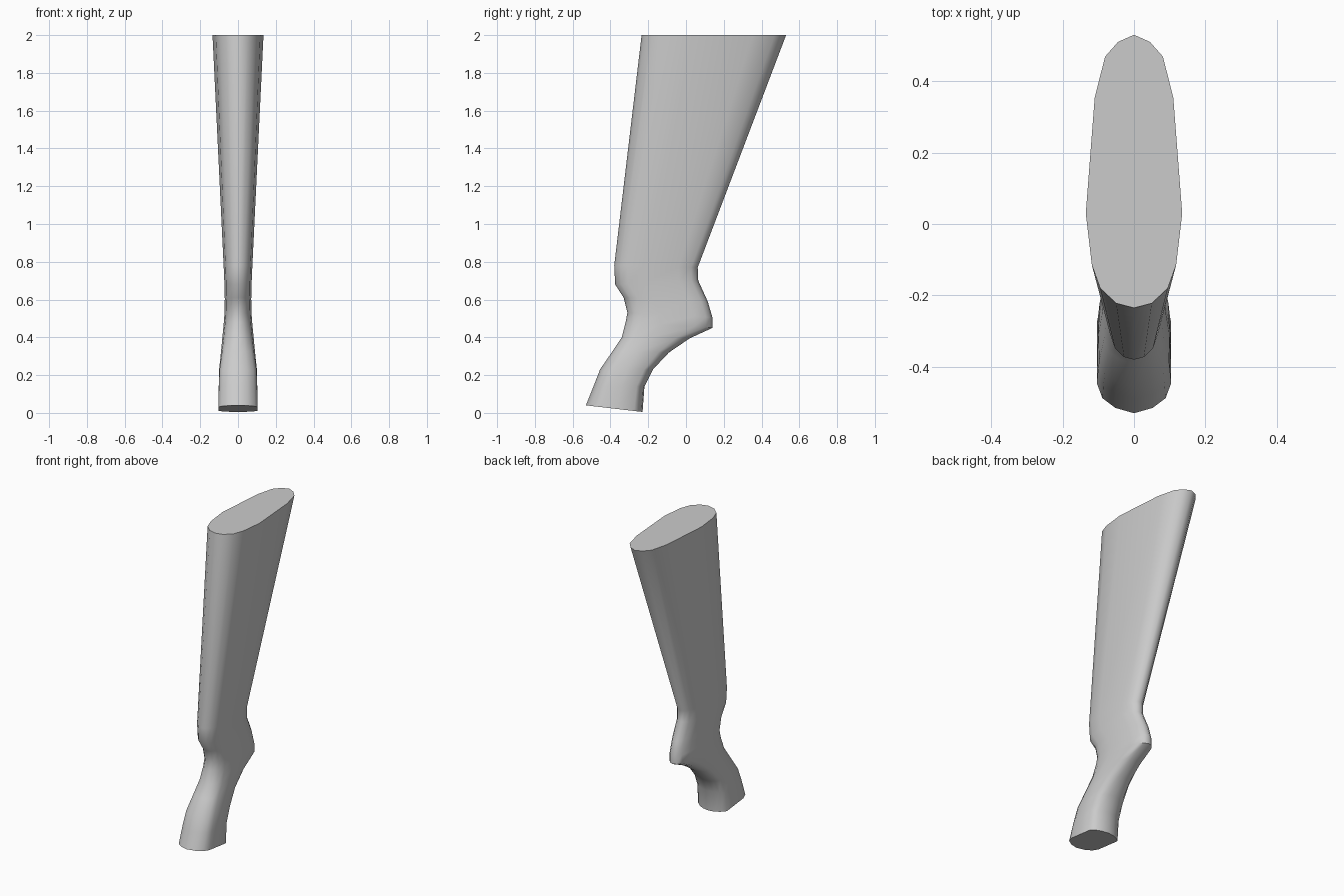
import bpy, bmesh

if "Cube" in bpy.data.objects:
    bpy.data.objects.remove(bpy.data.objects["Cube"])

# Half outlines, front to back: (fraction of half width, fraction of depth)
SHIN = [(0, 0), (.37, .017), (.70, .072), (.874, .157), (1, .346),
        (.815, .77), (.6, .92), (.33, .974), (0, 1)]
FOOT = [(0, 0), (.5, .05), (.85, .14), (1, .28), (1, .55),
        (1, .85), (.72, .93), (.4, .98), (0, 1)]

# Rings: front y, front z, back y, back z, half width, share of foot outline
RINGS = [
    (-.53, .04, -.23, .005, .104, 1),
    (-.49, .14, -.22, .14, .102, .95),
    (-.455, .23, -.175, .23, .10, .8),
    (-.39, .325, -.09, .32, .09, .5),
    (-.34, .40, .02, .395, .083, .3),
    (-.32, .48, .14, .45, .076, .2),
    (-.31, .53, .14, .505, .072, .15),
    (-.33, .61, .115, .59, .07, .1),
    (-.375, .68, .065, .70, .072, 0),
    (-.38, .78, .062, .77, .076, 0),
    (-.235, 2, .53, 2, .135, 0),
]


def ring_points(fy, fz, by, bz, w, k):
    half = []
    for (sx, st), (gx, gt) in zip(SHIN, FOOT):
        x, t = sx + (gx - sx) * k, st + (gt - st) * k
        half.append((x * w, fy + (by - fy) * t, fz + (bz - fz) * t))
    return half + [(-x, y, z) for x, y, z in half[-2:0:-1]]


# Lofted leg with capped ends
bm = bmesh.new()
loops = [[bm.verts.new(p) for p in ring_points(*r)] for r in RINGS]
n = len(loops[0])
for a, b in zip(loops, loops[1:]):
    for i in range(n):
        j = (i + 1) % n
        bm.faces.new((a[i], a[j], b[j], b[i]))
bm.faces.new(loops[0][::-1])
bm.faces.new(loops[-1])
bmesh.ops.recalc_face_normals(bm, faces=bm.faces)

mesh = bpy.data.meshes.new("lower_leg")
bm.to_mesh(mesh)
bm.free()
leg = bpy.data.objects.new("lower_leg", mesh)
bpy.context.collection.objects.link(leg)

# Smooth sides, crisp caps
bpy.context.view_layer.objects.active = leg
leg.select_set(True)
bpy.ops.object.shade_smooth_by_angle(angle=0.9)
